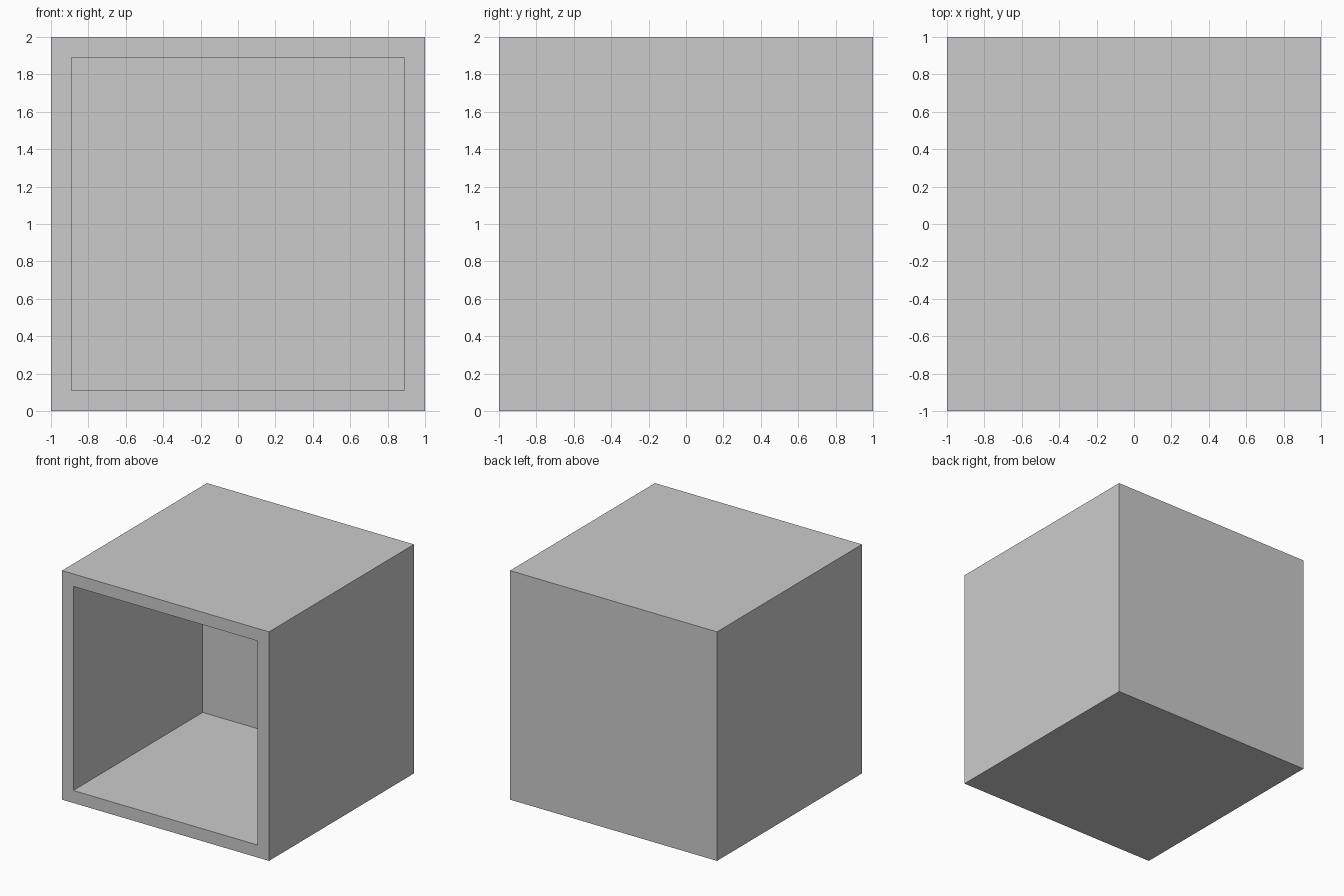
import bpy, bmesh
from mathutils import Vector

if "Cube" in bpy.data.objects:
    bpy.data.objects.remove(bpy.data.objects["Cube"])

WALL = 0.109    # rim width around the opening
DEPTH = 1.785   # depth of the recess

# Solid cube standing on the ground
bm = bmesh.new()
bmesh.ops.create_cube(bm, size=2)
bmesh.ops.translate(bm, verts=bm.verts, vec=(0, 0, 1))
bm.normal_update()

# Inset the front face and push it back to form the open compartment
front = min(bm.faces, key=lambda f: f.calc_center_median().y)
bmesh.ops.inset_region(bm, faces=[front], thickness=WALL, use_even_offset=True)
result = bmesh.ops.extrude_discrete_faces(bm, faces=[front])
bmesh.ops.translate(bm, verts=result["faces"][0].verts, vec=Vector((0, DEPTH, 0)))
bmesh.ops.recalc_face_normals(bm, faces=bm.faces)

mesh = bpy.data.meshes.new("open_box")
bm.to_mesh(mesh)
bm.free()
box = bpy.data.objects.new("open_box", mesh)
bpy.context.collection.objects.link(box)
